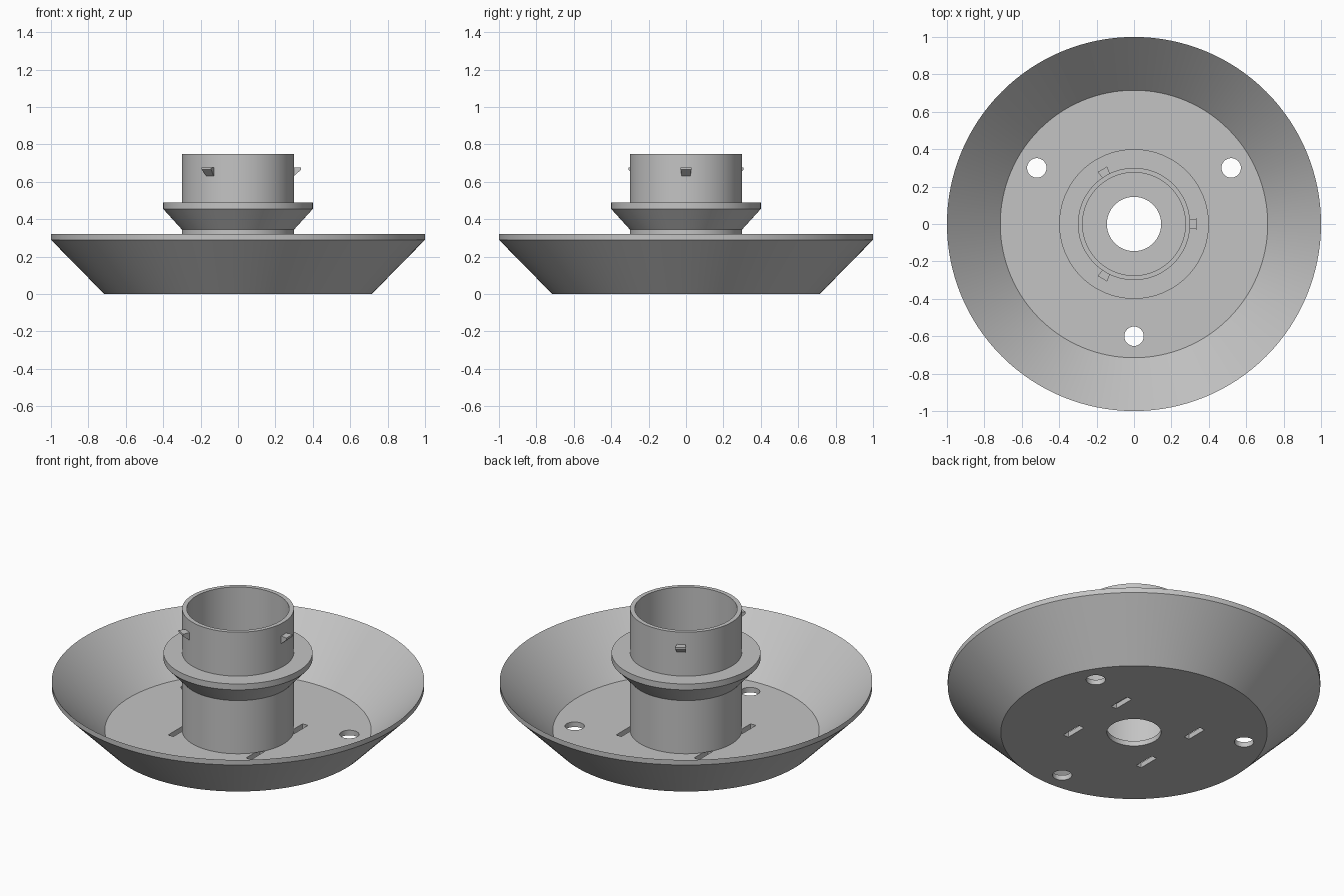
import bpy, bmesh, math
from mathutils import Matrix, Vector

cube = bpy.data.objects.get("Cube")
if cube:
    bpy.data.objects.remove(cube, do_unlink=True)

grey = bpy.data.materials.new("plain grey")
grey.use_nodes = True
COLOUR = (0.55, 0.55, 0.55, 1)
grey.diffuse_color = COLOUR
grey.node_tree.nodes["Principled BSDF"].inputs["Base Color"].default_value = COLOUR

FLOOR = 0.03


def make_object(name, bm):
    bmesh.ops.recalc_face_normals(bm, faces=bm.faces)
    mesh = bpy.data.meshes.new(name)
    bm.to_mesh(mesh)
    bm.free()
    mesh.materials.append(grey)
    ob = bpy.data.objects.new(name, mesh)
    bpy.context.collection.objects.link(ob)
    return ob


def lathe(name, profile, steps=128):
    """Spin a closed (radius, height) outline around the z axis."""
    bm = bmesh.new()
    verts = [bm.verts.new((r, 0, z)) for r, z in profile]
    edges = [bm.edges.new((v, verts[i - 1])) for i, v in enumerate(verts)]
    bmesh.ops.spin(bm, geom=verts + edges, cent=(0, 0, 0), axis=(0, 0, 1),
                   angle=math.tau, steps=steps)
    bmesh.ops.remove_doubles(bm, verts=bm.verts, dist=1e-5)
    return make_object(name, bm)


def smooth(ob):
    bpy.ops.object.select_all(action="DESELECT")
    ob.select_set(True)
    bpy.context.view_layer.objects.active = ob
    bpy.ops.object.shade_smooth_by_angle(angle=math.radians(30))


# Flared dish with a central opening
dish = lathe("dish", [(0.145, 0), (0.715, 0), (1, 0.29), (1, 0.32),
                      (0.715, FLOOR), (0.145, FLOOR)])

# Cutters: three round screw holes and four slots
bm = bmesh.new()
for degrees in (30, 150, 270):
    a = math.radians(degrees)
    bmesh.ops.create_cone(bm, cap_ends=True, segments=48, radius1=0.052,
                          radius2=0.052, depth=0.2,
                          matrix=Matrix.Translation((0.6 * math.cos(a), 0.6 * math.sin(a), 0)))
for sx in (-1, 1):
    for sy in (-1, 1):
        place = Matrix.Translation((0.255 * sx, 0.2 * sy, 0))
        bmesh.ops.create_cube(bm, size=1,
                              matrix=place @ Matrix.Diagonal((0.035, 0.13, 0.2, 1)))
cutter = make_object("floor_cutter", bm)
cutter.hide_render = True

cut = dish.modifiers.new("holes", "BOOLEAN")
cut.operation = "DIFFERENCE"
cut.solver = "EXACT"
cut.object = cutter
bpy.context.view_layer.update()
cut_mesh = bpy.data.meshes.new_from_object(
    dish.evaluated_get(bpy.context.evaluated_depsgraph_get()))
dish.modifiers.clear()
dish.data = cut_mesh
bpy.data.objects.remove(cutter, do_unlink=True)
smooth(dish)

# Open tube with a flared collar
smooth(lathe("collar_tube", [(0.275, FLOOR), (0.3, FLOOR), (0.3, 0.345), (0.4, 0.455),
                             (0.4, 0.49), (0.3, 0.49), (0.3, 0.75), (0.275, 0.75)]))

# Three wedge-shaped catches around the tube: (radius, height, half width)
wedge = [(0.292, 0.625, 0.022), (0.338, 0.665, 0.029),
         (0.338, 0.677, 0.029), (0.292, 0.677, 0.022)]
for i in range(3):
    turn = Matrix.Rotation(i * math.tau / 3, 3, "Z")
    bm = bmesh.new()
    sides = [[bm.verts.new(turn @ Vector((r, s * w, z))) for r, z, w in wedge]
             for s in (-1, 1)]
    for side in sides:
        bm.faces.new(side)
    for k in range(4):
        bm.faces.new((sides[0][k - 1], sides[0][k], sides[1][k], sides[1][k - 1]))
    make_object(f"catch_{i + 1}", bm)
